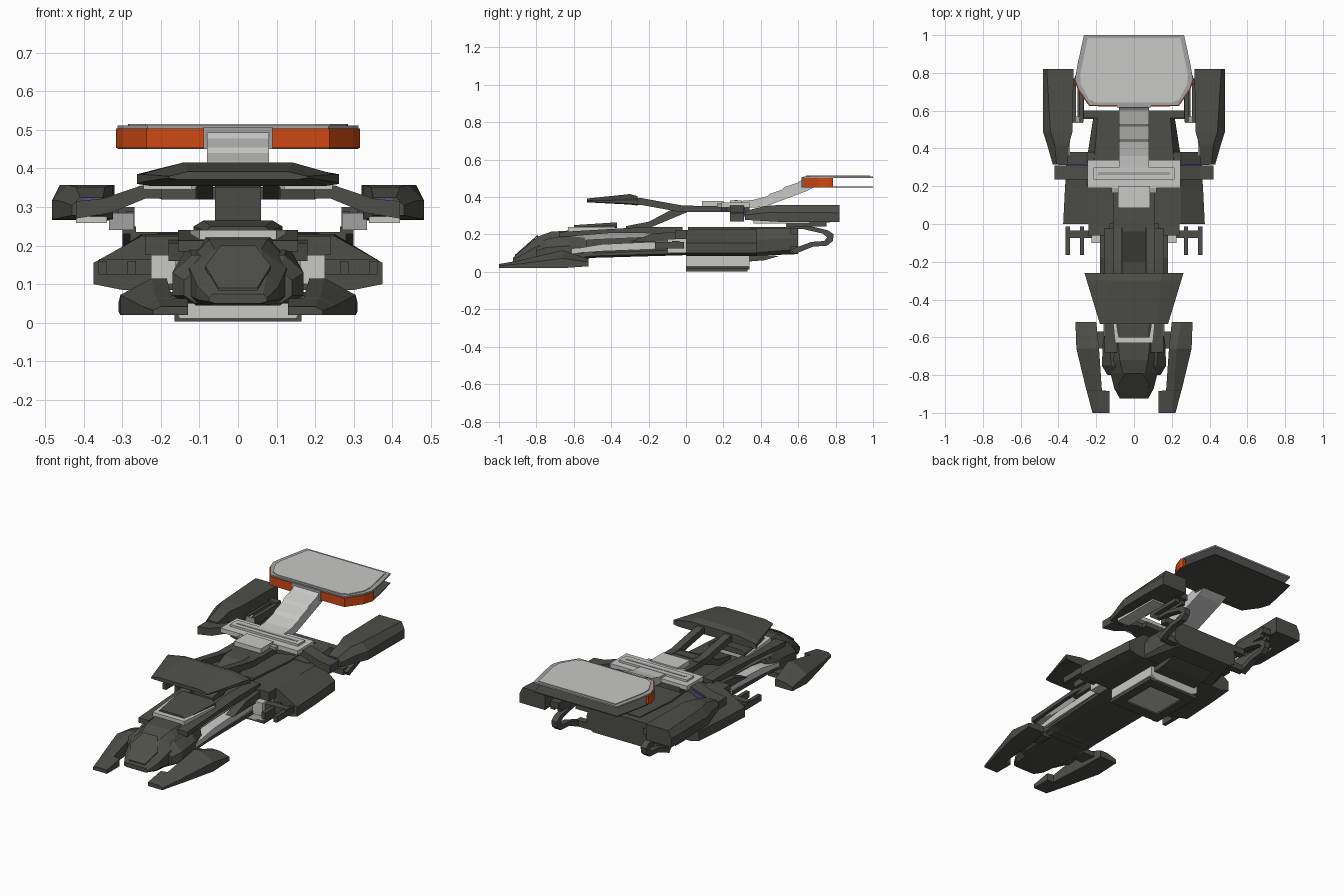
import bpy, bmesh

def material(name, rgb):
    m = bpy.data.materials.new(name)
    m.diffuse_color = (*rgb, 1)
    return m

DARK = material("dark hull grey", (0.075, 0.077, 0.066))
LIGHT = material("light grey", (0.58, 0.58, 0.57))
MID = material("mid grey", (0.36, 0.36, 0.36))
ORANGE = material("orange", (0.62, 0.065, 0.006))
PURPLE = material("purple", (0.14, 0.07, 0.40))

def loft(name, rings, mat, mirror=False):
    """Skin a row of equal point rings, capped at both ends."""
    bm = bmesh.new()
    for s in ((1, -1) if mirror else (1,)):
        vs = [[bm.verts.new((s * x, y, z)) for x, y, z in r] for r in rings]
        n = len(vs[0])
        for a, b in zip(vs, vs[1:]):
            for i in range(n):
                j = (i + 1) % n
                bm.faces.new((a[i], a[j], b[j], b[i]))
        bm.faces.new(vs[0][::-1])
        bm.faces.new(vs[-1])
    bmesh.ops.recalc_face_normals(bm, faces=bm.faces)
    me = bpy.data.meshes.new(name)
    bm.to_mesh(me)
    bm.free()
    me.materials.append(mat)
    ob = bpy.data.objects.new(name, me)
    bpy.context.collection.objects.link(ob)
    return ob

def prism(name, pts, lo, hi, axis, mat, mirror=False):
    """Extrude a flat outline along x (y,z points), y (x,z) or z (x,y)."""
    put = {'x': lambda a, b, h: (h, a, b), 'y': lambda a, b, h: (a, h, b),
           'z': lambda a, b, h: (a, b, h)}[axis]
    return loft(name, [[put(a, b, h) for a, b in pts] for h in (lo, hi)], mat, mirror)

def box(name, x0, x1, y0, y1, z0, z1, mat, mirror=False):
    return prism(name, [(x0, y0), (x1, y0), (x1, y1), (x0, y1)], z0, z1, 'z', mat, mirror)

def both(half):
    """Complete a right-hand outline with its left-hand reflection."""
    return half + [(-x, y) for x, y in reversed(half)]

def octo(y, wb, wm, wt, z0, z1, z2, z3):
    """Chamfered symmetric hull section."""
    return [(x, y, z) for x, z in both([(wb, z0), (wm, z1), (wm, z2), (wt, z3)])]

def wedge(y, x0, x1, z0, z1, c):
    """Side pod section with a chamfered outer top edge."""
    return [(x0, y, z0), (x1, y, z0), (x1, y, z1 - (z1 - z0) * .45), (x1 - c, y, z1), (x0, y, z1)]

# Main body
loft("main_body", [octo(0, .30, .375, .25, .085, .10, .155, .225),
                   octo(.20, .30, .365, .25, .085, .10, .155, .23),
                   octo(.38, .29, .35, .25, .085, .10, .155, .23)], DARK)
loft("rear_body", [octo(.34, .24, .25, .21, .085, .10, .17, .232),
                   octo(.60, .17, .21, .19, .095, .12, .18, .235)], DARK)
prism("body_top_panel", both([(.09, .01), (.12, .30), (.10, .56)]), .22, .239, 'z', DARK)
box("shoulder_block", .16, .225, -.10, .02, .10, .175, LIGHT, True)
box("shoulder_cap", .13, .24, -.06, .04, .175, .225, DARK, True)

# Belly bay, with a dark rim round a light floor
loft("belly_bay", [octo(0, .15, .16, .16, .012, .03, .05, .09),
                   octo(.34, .12, .16, .16, .012, .03, .05, .09)], LIGHT)
box("belly_side_rim", .11, .165, 0, .33, .003, .02, DARK, True)
box("belly_front_rim", -.11, .11, 0, .06, .003, .02, DARK)
box("belly_rear_rim", -.11, .11, .27, .33, .003, .02, DARK)
prism("belly_step", [(.33, .055), (.42, .062), (.50, .085), (.33, .095)], -.14, .14, 'x', DARK)

# Side forks ahead of the body
box("fork_crossbar", .17, .36, -.075, -.035, .125, .165, DARK, True)
for i, x in enumerate((.265, .34)):
    box(f"fork_prong_{i}", x, x + .022, -.165, -.012, .125, .16, DARK, True)

# Long neck: dark core with pale side rails
loft("neck_lower", [octo(-.72, .10, .14, .13, .045, .06, .08, .11),
                    octo(-.50, .11, .155, .13, .075, .085, .10, .125),
                    octo(.02, .12, .17, .14, .09, .10, .12, .15)], DARK)
loft("neck_core", [octo(-.72, .09, .10, .08, .08, .10, .17, .20),
                   octo(.02, .10, .11, .10, .10, .12, .19, .225)], DARK)
prism("pale_lower_rail", [(-.66, .095), (-.45, .11), (-.08, .125), (-.08, .165), (-.45, .148), (-.62, .12)],
      .10, .162, 'x', LIGHT, True)
prism("pale_upper_rail", [(-.64, .165), (-.10, .19), (-.10, .215), (-.40, .212), (-.64, .187)],
      .09, .135, 'x', MID, True)
prism("dark_upper_rail", [(-.68, .185), (-.40, .208), (-.02, .205), (-.02, .24), (-.22, .24), (-.68, .213)],
      .09, .155, 'x', DARK, True)
prism("dark_side_rail", [(-.30, .16), (.01, .165), (.01, .22), (-.18, .205)], .13, .18, 'x', DARK, True)

# Nose
loft("nose", [octo(-.925, .06, .075, .065, .05, .055, .065, .075),
              octo(-.87, .09, .105, .075, .045, .06, .095, .125),
              octo(-.79, .10, .125, .06, .045, .07, .14, .19),
              octo(-.72, .11, .14, .075, .045, .08, .15, .215),
              octo(-.56, .11, .14, .09, .06, .09, .16, .225)], DARK)
loft("nose_collar", [octo(-.80, .11, .14, .11, .05, .07, .11, .135),
                     octo(-.75, .13, .17, .12, .05, .07, .13, .175),
                     octo(-.62, .13, .165, .13, .055, .08, .14, .20),
                     octo(-.53, .12, .14, .13, .07, .09, .13, .19)], DARK)
prism("nose_face_plate", both([(.05, -.915), (.085, -.85), (.045, -.79)]), 0, .008, 'z', DARK)
plate = bpy.data.objects["nose_face_plate"]
for v in plate.data.vertices:      # lay the plate along the sloping nose
    v.co.z += .078 + (v.co.y + .92) * .88

# Hatch behind the nose
prism("hatch_frame", both([(.10, -.63), (.125, -.38)]), .205, .24, 'z', LIGHT)
loft("hatch", [octo(-.60, .08, .085, .07, .225, .23, .238, .25),
               octo(-.37, .11, .115, .09, .235, .24, .25, .265)], DARK)

# Front mandibles
loft("front_mandible", [wedge(-1.0, .13, .22, .02, .042, .02), wedge(-.885, .13, .25, .02, .062, .04),
                        wedge(-.88, .17, .252, .02, .064, .04), wedge(-.66, .185, .305, .02, .115, .08),
                        wedge(-.52, .20, .31, .03, .07, .06)], DARK, True)
box("mandible_link", .12, .21, -.66, -.57, .05, .08, DARK, True)

# Raised front plate and its struts
loft("raised_plate", [octo(-.53, .16, .18, .13, .372, .375, .38, .392),
                      octo(-.30, .22, .25, .14, .36, .365, .385, .416),
                      octo(-.26, .23, .262, .15, .355, .36, .385, .405)], DARK)
prism("upper_strut", [(-.30, .36), (-.24, .358), (-.03, .32), (.04, .32), (.04, .355), (-.02, .355), (-.24, .395), (-.30, .395)],
      .065, .108, 'x', DARK, True)
prism("lower_strut", [(-.32, .225), (-.22, .225), (.02, .325), (.02, .355), (-.04, .352), (-.20, .268), (-.32, .245)],
      -.06, .06, 'x', DARK)
prism("upper_deck", both([(.11, -.02), (.11, .19), (.20, .22), (.20, .34)]), .32, .352, 'z', DARK)

# Pale crossbar and stepped neck of the dish
box("crossbar", -.245, .245, .19, .34, .345, .37, LIGHT)
box("crossbar_ridge", -.215, .215, .235, .30, .365, .382, LIGHT)
box("crossbar_groove", -.19, .19, .26, .275, .38, .384, MID)
box("crossbar_front_block", -.085, .085, .085, .20, .345, .378, LIGHT)
box("crossbar_end", .08, .12, .165, .20, .345, .365, MID, True)
prism("dish_neck", [(.30, .34), (.42, .348), (.64, .43), (.70, .46), (.70, .50), (.62, .495), (.60, .478), (.53, .455),
                    (.515, .44), (.45, .418), (.435, .405), (.36, .385), (.30, .38)], -.08, .08, 'x', LIGHT)

# Rear dish: pale top, thin dark floor, orange front rim
dish = [(.235, .628), (.295, .715), (.312, .765), (.30, .84), (.265, 1.0)]
inset = [(.20, .642), (.24, .66), (.282, .74), (.285, .79), (.245, .985)]
prism("dish_border", both(dish), .502, .511, 'z', MID)
prism("dish_top", both(inset), .509, .515, 'z', LIGHT)
prism("dish_floor", both(dish), .451, .456, 'z', DARK)
rim = [(.09, .622), (.237, .624), (.298, .71), (.316, .765), (.312, .785),
       (.295, .785), (.295, .765), (.28, .72), (.225, .645), (.09, .645)]
prism("orange_rim", rim, .453, .503, 'z', ORANGE, True)
box("dish_rim_centre", -.09, .09, .618, .66, .45, .507, MID)

# Pylons to the side pods
arm = [(.10, .32), (.24, .322), (.33, .285), (.42, .27), (.42, .315), (.35, .322), (.25, .356), (.10, .356)]
prism("pylon", arm, .235, .31, 'y', DARK, True)
prism("pylon_glow", [(.26, .328), (.36, .296), (.36, .308), (.26, .342)], .309, .315, 'y', PURPLE, True)
box("pod_glow", .36, .40, .312, .318, .314, .322, PURPLE, True)

# Side pods
loft("side_pod", [wedge(.315, .35, .43, .278, .325, .02), wedge(.42, .345, .46, .272, .352, .04),
                  wedge(.49, .325, .482, .268, .357, .04), wedge(.82, .32, .482, .266, .357, .02)], DARK, True)
box("pod_pale_keel", .34, .42, .36, .66, .258, .275, LIGHT, True)

# Slotted inner rails beside the pods
box("inner_rail", .268, .29, .54, .75, .243, .29, DARK, True)
box("outer_rail", .308, .335, .54, .75, .243, .29, DARK, True)
box("rail_front_bridge", .27, .335, .535, .57, .24, .285, MID, True)
box("rail_rear_bridge", .268, .34, .735, .77, .265, .30, DARK, True)

# Hooked rear struts
hook = [(.56, .25), (.64, .25), (.76, .222), (.79, .20), (.785, .165), (.755, .14), (.68, .135), (.58, .095), (.56, .12),
        (.67, .16), (.74, .165), (.755, .185), (.73, .205), (.63, .228), (.56, .23)]
prism("rear_hook", hook, .265, .30, 'x', DARK, True)
box("hook_upper_tie", .17, .28, .56, .60, .20, .235, DARK, True)
box("hook_lower_tie", .15, .28, .555, .595, .10, .135, DARK, True)
